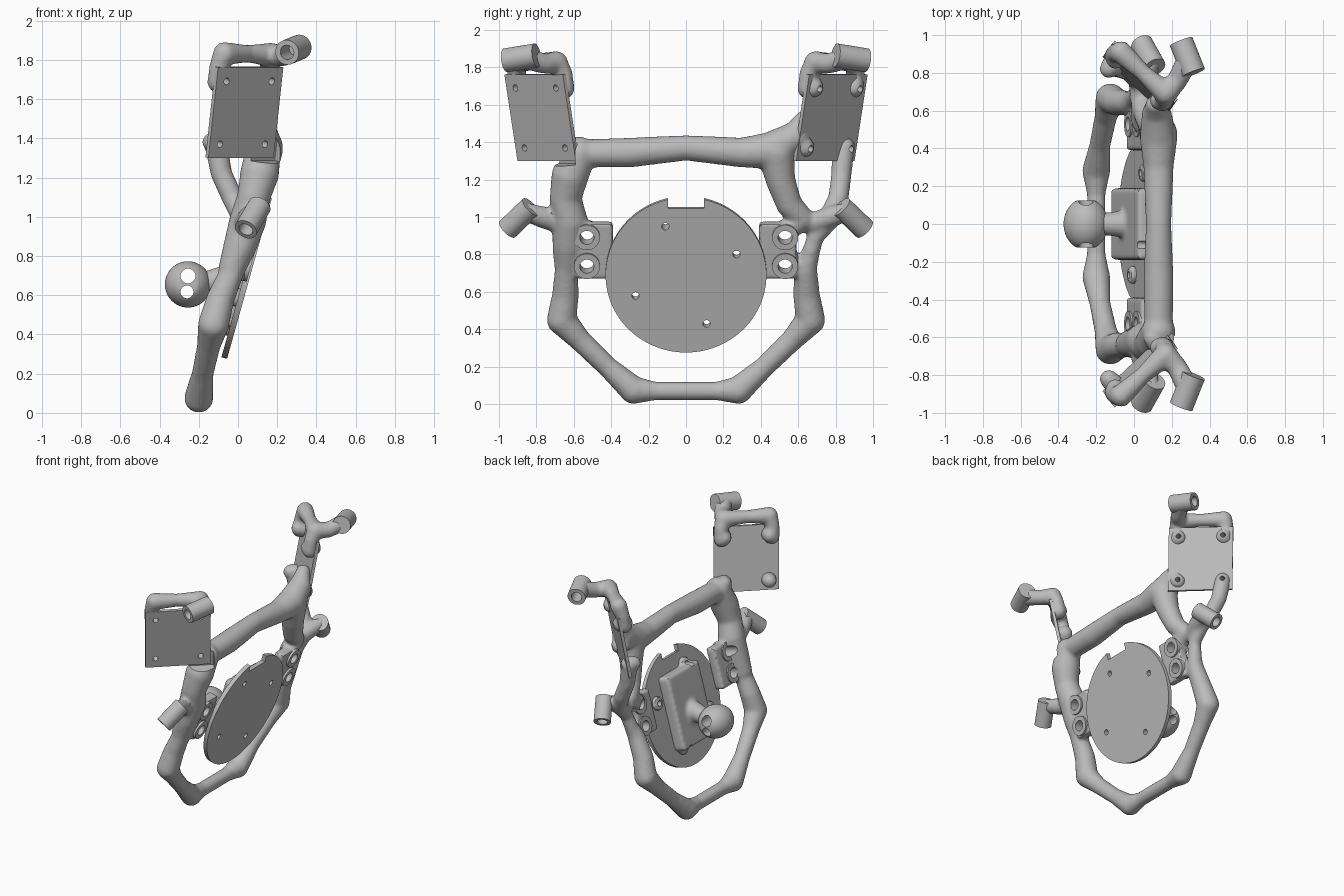
import bpy, bmesh, math
from mathutils import Vector, Matrix

cube = bpy.data.objects.get("Cube")
if cube:
    bpy.data.objects.remove(cube)

GREY = (0.5, 0.5, 0.5, 1)
mat = bpy.data.materials.new("plain grey")
mat.use_nodes = True
mat.diffuse_color = GREY
mat.node_tree.nodes["Principled BSDF"].inputs["Base Color"].default_value = GREY

SIDES = (-1, 1)
TILT = math.radians(15.6)
UP = Vector((math.sin(TILT), 0, math.cos(TILT)))
OUT = Vector((math.cos(TILT), 0, -math.sin(TILT)))


def disc_at(y, u, d):
    """Point on the tilted disc: across, up the slope, outwards."""
    return Vector((0.06, y, 0.69)) + UP * u + OUT * d


def plate_at(s, a, b, d):
    """Point on a wing plate: along, up, outwards."""
    p = (Vector((0.04, -0.78, 1.53)) + Vector((0.729, 0.684, 0)) * a
         + Vector((0.106, -0.149, 0.983)) * b + Vector((0.673, -0.717, -0.182)) * d)
    return Vector((p.x, -s * p.y, p.z))


def rod(bm, p, q, r, r2=None, seg=32):
    p, q = Vector(p), Vector(q)
    m = Matrix.Translation((p + q) / 2) @ (q - p).to_track_quat('Z', 'Y').to_matrix().to_4x4()
    bmesh.ops.create_cone(bm, cap_ends=True, segments=seg, radius1=r,
                          radius2=r if r2 is None else r2, depth=(q - p).length, matrix=m)


def ball(bm, p, r):
    bmesh.ops.create_uvsphere(bm, u_segments=24, v_segments=16, radius=r,
                              matrix=Matrix.Translation(p))


def tube(bm, *pts):
    """Rounded tube through (point, radius) pairs."""
    for i, (p, r) in enumerate(pts):
        ball(bm, p, r)
        if i:
            rod(bm, pts[i - 1][0], p, pts[i - 1][1], r, 20)


def slab(bm, place, a, b, d):
    """Box between limits, in the coordinates of a placing function."""
    for v in bmesh.ops.create_cube(bm, size=1)["verts"]:
        v.co = place(*(lim[int(c > 0)] for lim, c in zip((a, b, d), v.co)))


def finish(name, bm):
    bmesh.ops.recalc_face_normals(bm, faces=bm.faces[:])
    me = bpy.data.meshes.new(name)
    bm.to_mesh(me)
    bm.free()
    me.materials.append(mat)
    ob = bpy.data.objects.new(name, me)
    bpy.context.collection.objects.link(ob)
    return ob


def modify(ob, kind, **props):
    mod = ob.modifiers.new(kind.title(), kind)
    for k, v in props.items():
        setattr(mod, k, v)
    bpy.context.view_layer.objects.active = ob
    bpy.ops.object.modifier_apply(modifier=mod.name)


def cut(obs, bm):
    """Subtract a temporary cutter from the given objects."""
    cutter = finish("cutter", bm)
    for ob in obs:
        modify(ob, 'BOOLEAN', object=cutter, operation='DIFFERENCE', solver='EXACT')
    bpy.data.objects.remove(cutter)


# Shared positions
corners = [(a, b) for a in (-0.158, 0.158) for b in (-0.163, 0.163)]
disc_holes = [(-0.11, 0.27), (0.27, 0.115), (-0.27, -0.115), (0.11, -0.27)]
bosses = [(s * 0.53, u) for s in SIDES for u in (0.205, 0.045)]
pegs, grips = [], []
for s in SIDES:
    pegs.append((Vector((0.04, s * 0.955, 0.935)), Vector((0.11, s * 0.83, 1.055))))
    grips.append((Vector((0.25, s * 0.965, 1.838)), Vector((0.315, s * 0.8, 1.865))))

# Organic frame: overlapping tubes fused into one skin
bm = bmesh.new()
tube(bm, ((-0.2, -0.28, 0.075), 0.075), ((-0.2, -0.16, 0.07), 0.05),
     ((-0.2, 0.16, 0.07), 0.05), ((-0.2, 0.28, 0.075), 0.075))
tube(bm, ((0.13, -0.56, 1.34), 0.075), ((0.13, -0.3, 1.345), 0.08), ((0.13, 0, 1.37), 0.068),
     ((0.13, 0.3, 1.345), 0.08), ((0.13, 0.45, 1.355), 0.1), ((0.12, 0.58, 1.43), 0.08),
     ((0.11, 0.63, 1.52), 0.05))
for s in SIDES:
    # Lower ring half
    tube(bm, ((-0.2, s * 0.28, 0.075), 0.075), ((-0.18, s * 0.42, 0.2), 0.056),
         ((-0.15, s * 0.565, 0.34), 0.06), ((-0.125, s * 0.665, 0.45), 0.08),
         ((-0.09, s * 0.645, 0.58), 0.072), ((-0.03, s * 0.64, 0.72), 0.062),
         ((0.01, s * 0.67, 0.83), 0.045))
    # Side tab with bridge to the disc
    slab(bm, disc_at, (s * 0.39, s * 0.59), (-0.03, 0.275), (-0.1, -0.025))
    # Peg arm
    tube(bm, ((0.09, s * 0.86, 1.03), 0.05), ((0.06, s * 0.77, 1.0), 0.058),
         ((0.03, s * 0.67, 0.965), 0.055))
    # Handle loop over the plate and arm to the grip
    at = lambda a, b, d: plate_at(s, a, b, d)
    tube(bm, (at(-0.175, 0.15, -0.045), 0.055), (at(-0.18, 0.23, -0.045), 0.05),
         (at(-0.16, 0.3, -0.035), 0.06), (at(0, 0.3, -0.035), 0.045),
         (at(0.16, 0.295, -0.03), 0.062), (at(0.18, 0.23, -0.05), 0.05),
         (at(0.175, 0.15, -0.045), 0.055))
    tube(bm, (at(0.16, 0.295, -0.03), 0.062), ((0.23, s * 0.76, 1.82), 0.054),
         ((0.28, s * 0.86, 1.85), 0.06))
    # Knobs behind the plate
    for a, b in corners:
        tube(bm, (at(a, b, -0.02), 0.055), (at(a, b, -0.06), 0.05))
# Single wide post on one side
tube(bm, ((0.13, -0.57, 1.34), 0.09), ((0.11, -0.62, 1.22), 0.1), ((0.08, -0.645, 1.1), 0.085),
     ((0.05, -0.62, 0.98), 0.095), ((0.01, -0.63, 0.85), 0.085), ((-0.03, -0.635, 0.74), 0.07))
# Forked posts on the other side
tube(bm, ((0.13, 0.48, 1.34), 0.1), ((0.11, 0.505, 1.2), 0.08), ((0.08, 0.55, 1.07), 0.07),
     ((0.05, 0.62, 0.99), 0.065), ((0.04, 0.54, 0.93), 0.06))
tube(bm, (plate_at(1, -0.158, -0.163, -0.03), 0.06), ((-0.085, 0.83, 1.22), 0.055),
     ((-0.03, 0.815, 1.1), 0.055), ((0.03, 0.765, 0.99), 0.06), ((0.02, 0.69, 0.89), 0.045),
     ((-0.01, 0.66, 0.78), 0.05))
# Rear block, stem and screw bosses behind the disc
slab(bm, disc_at, (-0.19, 0.19), (-0.27, 0.27), (-0.115, -0.015))
rod(bm, disc_at(0, -0.02, -0.08), (-0.2, 0, 0.655), 0.075, 0.055)
for y, u in disc_holes:
    rod(bm, disc_at(y, u, -0.015), disc_at(y, u, -0.06), 0.05)
frame = finish("frame", bm)
modify(frame, 'REMESH', mode='VOXEL', voxel_size=0.012)
modify(frame, 'SMOOTH', factor=0.5, iterations=10)

# Trim the frame flush behind the wing plates
bm = bmesh.new()
for s in SIDES:
    slab(bm, lambda a, b, d: plate_at(s, a, b, d), (-0.25, 0.25), (-0.25, 0.235), (-0.012, 0.15))
cut([frame], bm)

# Ball joint with flattened ends
bm = bmesh.new()
ball_centre = Vector((-0.255, 0, 0.655))
bmesh.ops.create_uvsphere(bm, u_segments=48, v_segments=32, radius=0.137,
                          matrix=Matrix.Rotation(math.pi / 2, 4, 'X'))
for v in bm.verts:
    v.co = ball_centre + Vector((v.co.x * 0.86, max(-0.125, min(0.125, v.co.y)), v.co.z * 0.86))
joint = finish("ball_joint", bm)

# Disc with a notch in its top edge
bm = bmesh.new()
rod(bm, disc_at(0, 0, -0.03), disc_at(0, 0, 0), 0.43, seg=96)
disc = finish("disc", bm)
bm = bmesh.new()
slab(bm, disc_at, (-0.095, 0.095), (0.37, 0.5), (-0.2, 0.1))
cut([disc], bm)

# Wing plates
parts = [frame, joint, disc]
for s, side in zip(SIDES, ("front", "back")):
    bm = bmesh.new()
    slab(bm, lambda a, b, d: plate_at(s, a, b, d), (-0.228, 0.228), (-0.235, 0.235), (-0.022, 0))
    parts.append(finish(side + "_plate", bm))

# Sockets: pegs, grips and ring bosses
for name, ends, r in (("peg", pegs, 0.06), ("grip", grips, 0.064)):
    for (p, q), side in zip(ends, ("front", "back")):
        bm = bmesh.new()
        rod(bm, p, q, r)
        parts.append(finish(side + "_" + name, bm))
for y, u in bosses:
    bm = bmesh.new()
    rod(bm, disc_at(y, u, -0.11), disc_at(y, u, -0.01), 0.07)
    parts.append(finish("ring_boss", bm))

# Bores cut through every part they meet
bm = bmesh.new()
for y, u in disc_holes:
    rod(bm, disc_at(y, u, -0.2), disc_at(y, u, 0.1), 0.02, seg=20)
for y, u in bosses:
    rod(bm, disc_at(y, u, -0.2), disc_at(y, u, 0.1), 0.038)
for s in SIDES:
    for a, b in corners:
        rod(bm, plate_at(s, a, b, -0.06), plate_at(s, a, b, 0.05), 0.018, seg=20)
rod(bm, (-0.255, -0.2, 0.698), (-0.255, 0.2, 0.698), 0.038)
rod(bm, (-0.26, -0.2, 0.617), (-0.26, 0.2, 0.617), 0.033)
for p, q in pegs + grips:
    rod(bm, p + (p - q) * 0.2, p.lerp(q, 0.7), 0.037)
cut(parts, bm)

# Smooth shading with crisp edges
for ob in bpy.context.selected_objects:
    ob.select_set(False)
for ob in parts:
    ob.select_set(True)
bpy.context.view_layer.objects.active = frame
bpy.ops.object.shade_smooth_by_angle(angle=math.radians(35))
